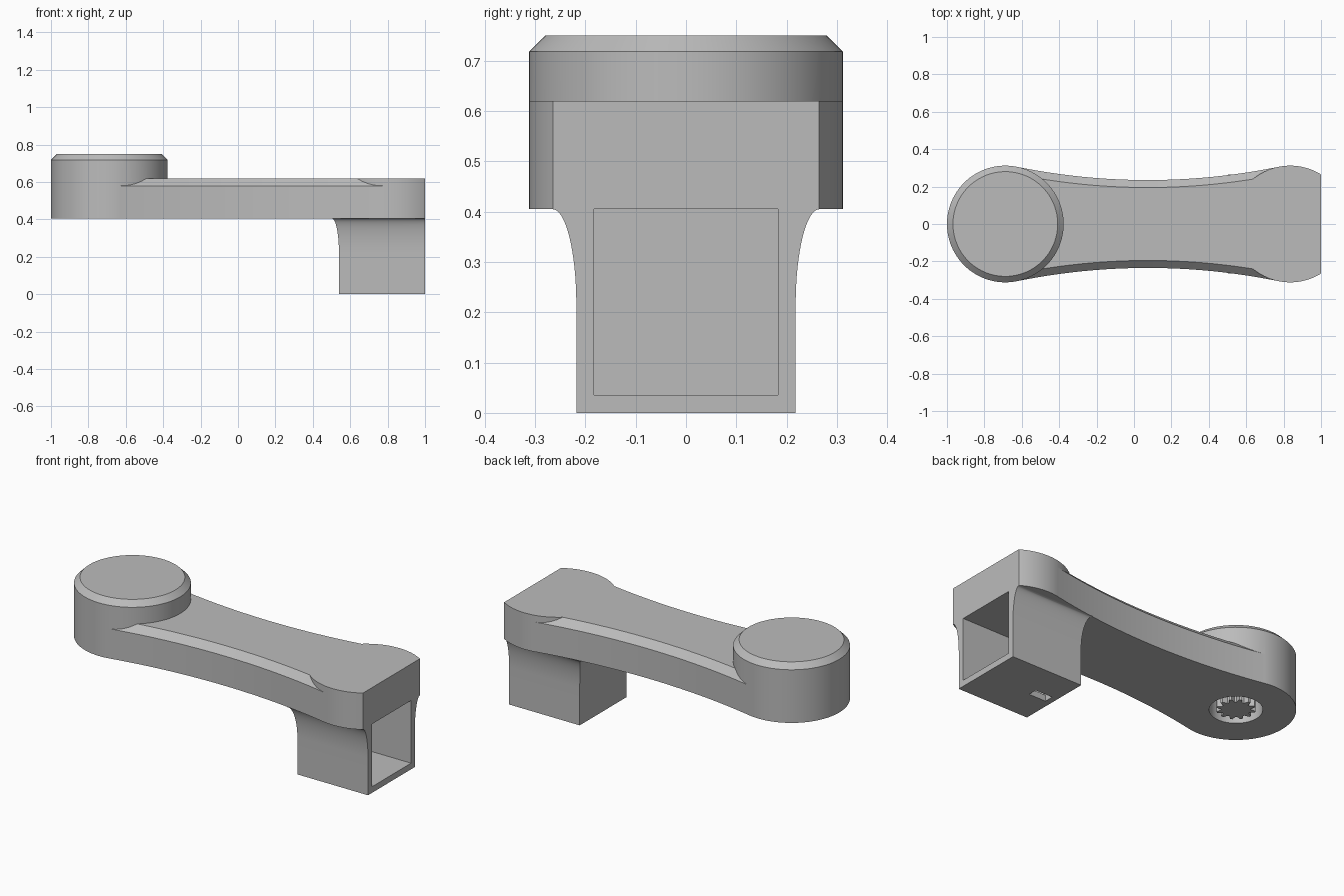
import bpy, bmesh
from math import sin, cos, pi, sqrt

if "Cube" in bpy.data.objects:
    bpy.data.objects.remove(bpy.data.objects["Cube"])

grey = bpy.data.materials.new("plain grey")
grey.use_nodes = True
grey.diffuse_color = (0.5, 0.5, 0.5, 1)
grey.node_tree.nodes["Principled BSDF"].inputs["Base Color"].default_value = (0.5, 0.5, 0.5, 1)

# Main dimensions
RADIUS, HUB_X, PAD_X, WAIST = 0.312, -0.688, 0.835, 0.235
ARM_LOW, ARM_TOP, HUB_TOP, BEVEL = 0.405, 0.62, 0.75, 0.04


def loft(name, rings):
    """Solid through a stack of equal-sized closed rings."""
    bm = bmesh.new()
    loops = [[bm.verts.new(p) for p in ring] for ring in rings]
    for low, high in zip(loops, loops[1:]):
        for i in range(len(low)):
            j = (i + 1) % len(low)
            bm.faces.new((low[i], low[j], high[j], high[i]))
    bm.faces.new(loops[0][::-1])
    bm.faces.new(loops[-1])
    bmesh.ops.recalc_face_normals(bm, faces=bm.faces)
    mesh = bpy.data.meshes.new(name)
    bm.to_mesh(mesh)
    bm.free()
    mesh.materials.append(grey)
    obj = bpy.data.objects.new(name, mesh)
    bpy.context.collection.objects.link(obj)
    return obj


def circle(x, r, z, n=96):
    return [(x + r * cos(2 * pi * i / n), r * sin(2 * pi * i / n), z) for i in range(n)]


def rect(x0, x1, half, z):
    return [(x0, -half, z), (x1, -half, z), (x1, half, z), (x0, half, z)]


def box(name, x0, x1, half, z0, z1):
    return loft(name, [rect(x0, x1, half, z0), rect(x0, x1, half, z1)])


def activate(obj):
    bpy.ops.object.select_all(action='DESELECT')
    obj.select_set(True)
    bpy.context.view_layer.objects.active = obj


def combine(target, tool, operation):
    """Apply a boolean and discard the tool."""
    tool.hide_render = True
    mod = target.modifiers.new(operation.lower(), 'BOOLEAN')
    mod.operation, mod.solver, mod.object = operation, 'EXACT', tool
    activate(target)
    bpy.ops.object.modifier_apply(modifier=mod.name)
    bpy.data.objects.remove(tool)


# Waisted arm: side arcs tangent to the round ends, with bevelled top edges
mid, span = (HUB_X + PAD_X) / 2, (PAD_X - HUB_X) / 2
arc = (span ** 2 + WAIST ** 2 - RADIUS ** 2) / (2 * (RADIUS - WAIST))
reach = span * arc / (arc + RADIUS)


def waist_ring(inset, z, n=40):
    xs = [mid - reach + 2 * reach * i / n for i in range(n + 1)]
    ys = [WAIST + arc - sqrt((arc + inset) ** 2 - (x - mid) ** 2) for x in xs]
    side = list(zip(xs, ys))
    return [(x, -y, z) for x, y in side] + [(x, y, z) for x, y in reversed(side)]


arm = loft("crank_arm", [waist_ring(0, ARM_LOW), waist_ring(0, ARM_TOP - BEVEL),
                         waist_ring(BEVEL, ARM_TOP)])

# Round end pad, cut flat at the tip
pad = loft("end_pad", [circle(PAD_X, RADIUS, ARM_LOW), circle(PAD_X, RADIUS, ARM_TOP)])
combine(pad, box("tip_cutter", 1.0, 1.4, 0.5, 0.2, 0.9), 'DIFFERENCE')
combine(arm, pad, 'UNION')

# Hub with chamfered cap
hub = loft("hub", [circle(HUB_X, RADIUS, ARM_LOW), circle(HUB_X, RADIUS, 0.718),
                   circle(HUB_X, RADIUS - 0.032, HUB_TOP)])
combine(arm, hub, 'UNION')

# Round pocket under the hub
pocket = loft("pocket_cutter", [circle(HUB_X, 0.139, 0.3, 48), circle(HUB_X, 0.139, 0.6, 48)])
combine(arm, pocket, 'DIFFERENCE')


# Toothed post inside the pocket
def star(z, teeth=12):
    ring = []
    for i in range(teeth * 4):
        r = 0.103 if i % 4 < 2 else 0.077
        a = 2 * pi * i / (teeth * 4)
        ring.append((HUB_X + r * cos(a), r * sin(a), z))
    return ring


post = loft("toothed_post", [star(ARM_LOW + 0.002), star(0.61)])

# Socket block, flaring out where it meets the arm
rings = [rect(0.54, 1.0, 0.218, 0)]
for i in range(17):
    a = pi / 2 * i / 16
    flare = 1 - cos(a)
    rings.append(rect(0.54 - 0.038 * flare, 1.0, 0.218 + 0.047 * flare,
                      0.215 + (ARM_LOW - 0.215) * sin(a)))
socket = loft("socket_block", rings)
combine(socket, box("opening_cutter", 0.575, 1.1, 0.183, 0.036, 0.5), 'DIFFERENCE')
combine(socket, box("slot_cutter", 0.575, 0.685, 0.027, -0.1, 0.1), 'DIFFERENCE')

for part in (arm, socket):
    activate(part)
    bpy.ops.object.shade_smooth_by_angle(angle=0.4)
